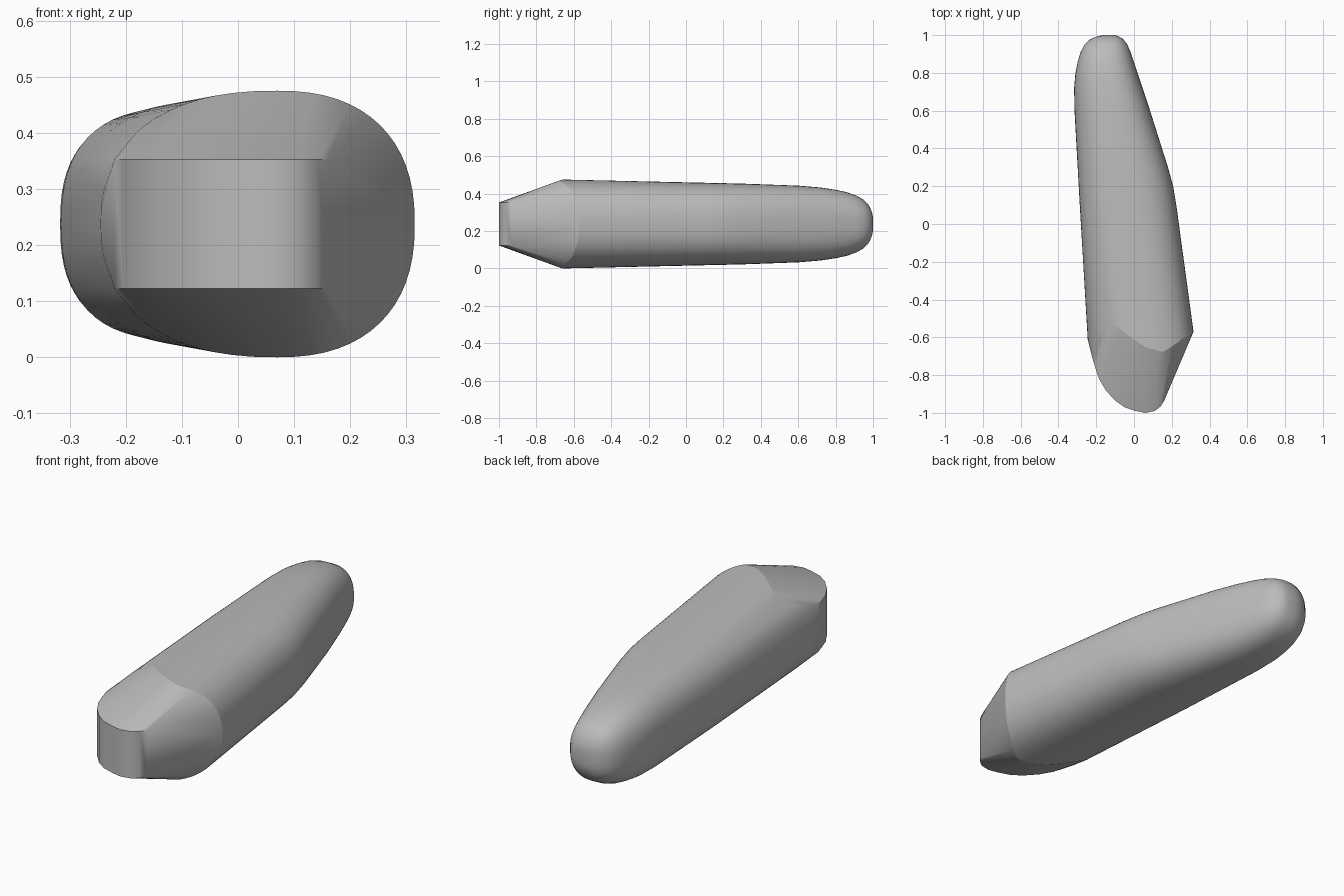
import bpy
import bmesh
from math import cos, sin, pi, copysign

cube = bpy.data.objects.get("Cube")
if cube:
    bpy.data.objects.remove(cube)

MID = 0.2375      # height of the horizontal symmetry plane
COUNT = 64        # points per cross-section


def power(v, e):
    return copysign(abs(v) ** e, v)


def section(y, left, right, half, centre, n=2.5):
    """Rounded-box cross-section; y may be a function of the angle."""
    points = []
    for i in range(COUNT):
        t = 2 * pi * i / COUNT
        c, s = power(cos(t), 2 / n), power(sin(t), 2 / n)
        x = centre + c * ((right - centre) if c > 0 else (centre - left))
        points.append((x, y(t) if callable(y) else y, MID + half * s))
    return points


# Wavy line where the chiselled nose meets the body, right side to left side
WAVE = [-.57, -.575, -.59, -.61, -.645, -.68, -.655, -.59, -.53, -.55, -.60, -.61, -.61]


def wave(t):
    f = min(t, 2 * pi - t) / pi * (len(WAVE) - 1)
    i = min(int(f), len(WAVE) - 2)
    return WAVE[i] + (WAVE[i + 1] - WAVE[i]) * (f - i)


# Body stations: y, left, right, half height
STATIONS = [(.1, -.287, .224, .2205), (.2, -.292, .207, .218), (.3, -.297, .18, .216),
            (.6, -.315, .085, .205), (.72, -.317, .045, .195), (.8, -.31, .018, .183),
            (.86, -.298, -.002, .17), (.91, -.283, -.018, .152), (.95, -.262, -.035, .13),
            (.98, -.23, -.058, .097), (.995, -.19, -.085, .06), (1, -.16, -.1, .035)]

# Plan outline of the blunt nose wall
NOSE = [(.168, -.91), (.16, -.935), (.142, -.965), (.11, -.99), (.06, -1), (.01, -.99),
        (-.05, -.97), (-.1, -.935), (-.15, -.88), (-.185, -.82), (-.205, -.76), (-.22, -.71)]

bm = bmesh.new()
collar = [bm.verts.new(p) for p in section(wave, -.245, .315, MID, .07, 2.35)]
for y, left, right, half in STATIONS:
    for p in section(y, left, right, half, (left + right) / 2):
        bm.verts.new(p)
rims = [[bm.verts.new((x, y, MID + side * .115)) for x, y in NOSE] for side in (-1, 1)]

# Skin the sections and drop the unused points
bmesh.ops.convex_hull(bm, input=bm.verts[:], use_existing_faces=False)
collar_set = {v for v in collar if v.is_valid and v.co.x > -.14}
rim_sets = [set(r) for r in rims]
for f in bm.faces:
    f.smooth = True
for e in bm.edges:
    if any(set(e.verts) <= s for s in [collar_set] + rim_sets):
        e.smooth = False
bmesh.ops.delete(bm, geom=[v for v in bm.verts if not v.link_faces], context='VERTS')
bmesh.ops.recalc_face_normals(bm, faces=bm.faces[:])

mesh = bpy.data.meshes.new("chisel_nosed_body")
bm.to_mesh(mesh)
bm.free()
body = bpy.data.objects.new("chisel_nosed_body", mesh)
bpy.context.collection.objects.link(body)

# Plain grey
grey = bpy.data.materials.new("plain_grey")
grey.use_nodes = True
colour = (.5, .5, .5, 1)
grey.diffuse_color = colour
grey.node_tree.nodes["Principled BSDF"].inputs["Base Color"].default_value = colour
mesh.materials.append(grey)
